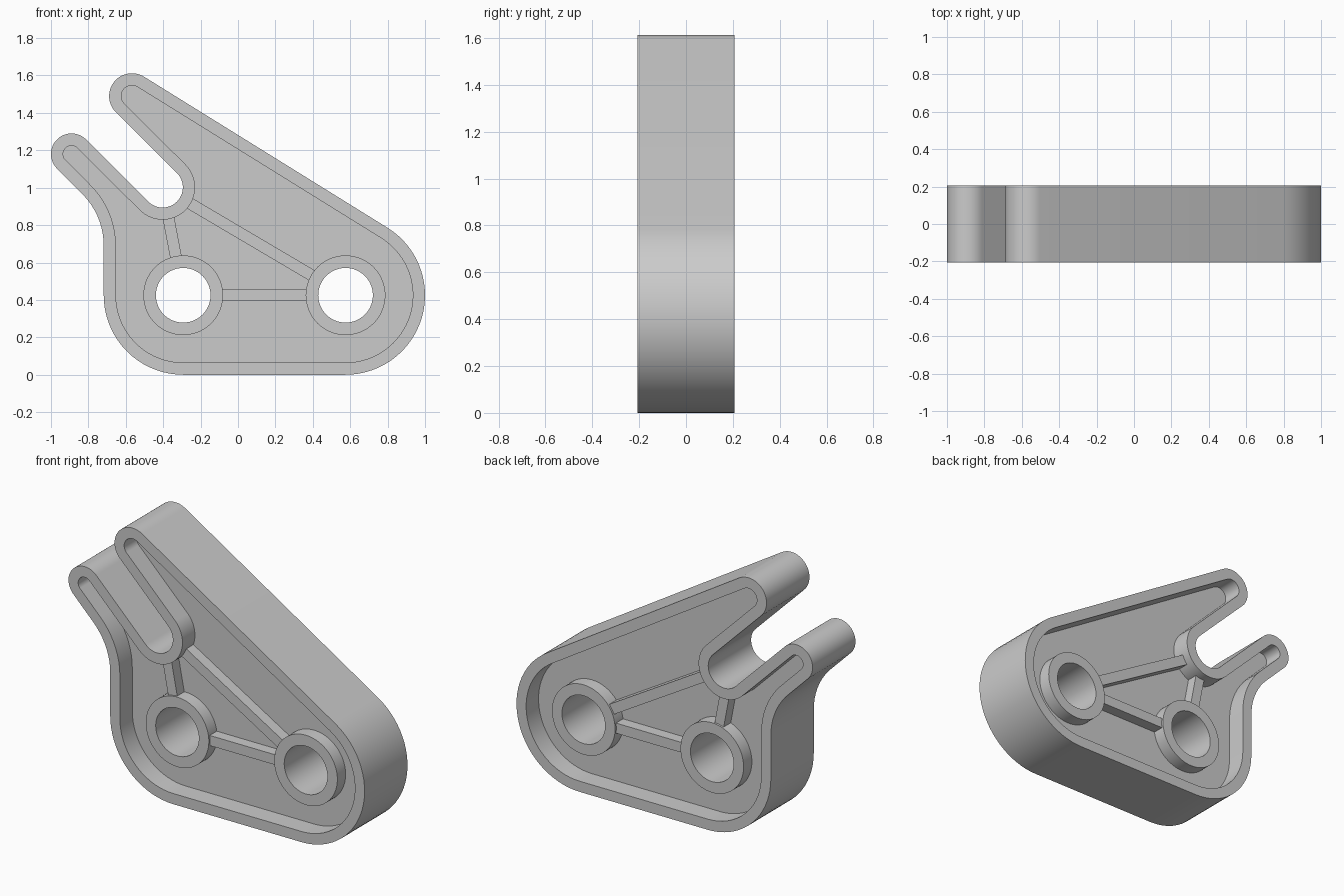
import bpy, bmesh
from math import cos, sin, radians
from mathutils import Vector

if "Cube" in bpy.data.objects:
    bpy.data.objects.remove(bpy.data.objects["Cube"])

HALF = 0.207          # half thickness of the rim
FLOOR, BOSS, RIB = 0.087, 0.167, 0.155   # half thickness of inner parts
LEFT, RIGHT, SLOT = Vector((-0.293, 0.425)), Vector((0.575, 0.425)), Vector((-0.403, 1.002))

# Outline arcs: centre, radius, start and end angle (clockwise arcs are concave)
ARCS = [
    (RIGHT, 0.425, -90, 58.2),
    ((-0.567, 1.49), 0.122, 58.2, 225),
    (SLOT, 0.108, 45, -135),
    ((-0.89, 1.18), 0.11, 45, 225),
    ((-1.109, 0.69), 0.391, 45, 0),
    (LEFT, 0.425, 180, 270),
]


def arc(c, r, a0, a1):
    n = max(6, round(abs(a1 - a0) / 5))
    angles = [radians(a0 + (a1 - a0) * i / n) for i in range(n + 1)]
    return [(c[0] + r * cos(a), c[1] + r * sin(a)) for a in angles]


def circle(c, r):
    return arc(c, r, 0, 360)[:-1]


def outline(inset):
    pts = []
    for c, r, a0, a1 in ARCS:
        pts += arc(c, r - inset if a1 > a0 else r + inset, a0, a1)
    return pts


def plate(name, loops, half):
    """Fill nested x/z loops (inner loops are holes) and extrude through y."""
    bm = bmesh.new()
    edges = []
    for loop in loops:
        vs = [bm.verts.new((x, -half, z)) for x, z in loop]
        edges += [bm.edges.new((vs[i - 1], vs[i])) for i in range(len(vs))]
    bmesh.ops.triangle_fill(bm, edges=edges, use_beauty=True, normal=(0, -1, 0))
    ext = bmesh.ops.extrude_face_region(bm, geom=bm.faces[:], use_keep_orig=True)
    moved = [g for g in ext["geom"] if isinstance(g, bmesh.types.BMVert)]
    bmesh.ops.translate(bm, verts=moved, vec=(0, 2 * half, 0))
    bmesh.ops.recalc_face_normals(bm, faces=bm.faces[:])
    me = bpy.data.meshes.new(name)
    bm.to_mesh(me)
    bm.free()
    ob = bpy.data.objects.new(name, me)
    bpy.context.collection.objects.link(ob)
    bpy.ops.object.select_all(action='DESELECT')
    ob.select_set(True)
    bpy.context.view_layer.objects.active = ob
    bpy.ops.object.shade_smooth_by_angle(angle=radians(30))
    return ob


def rib(name, a, b, trim_a, trim_b, width=0.062):
    d = (b - a).normalized()
    side = Vector((-d.y, d.x)) * width / 2
    p, q = a + d * trim_a, b - d * trim_b
    plate(name, [[tuple(v) for v in (p - side, q - side, q + side, p + side)]], RIB)


# Rim wall around the whole outline, including the slot
plate("rim", [outline(0), outline(0.065)], HALF)

# Thin web in the middle, pocketed on both sides
plate("web_floor", [outline(0.03), circle(LEFT, 0.18), circle(RIGHT, 0.18)], FLOOR)

# Bored bosses
for name, c in (("left_boss", LEFT), ("right_boss", RIGHT)):
    plate(name, [circle(c, 0.213), circle(c, 0.146)], BOSS)

# Stiffening ribs joining the bosses and the slot
rib("bottom_rib", LEFT, RIGHT, 0.18, 0.18)
rib("upright_rib", SLOT, LEFT, 0.14, 0.18)
rib("diagonal_rib", SLOT, RIGHT, 0.14, 0.18)
